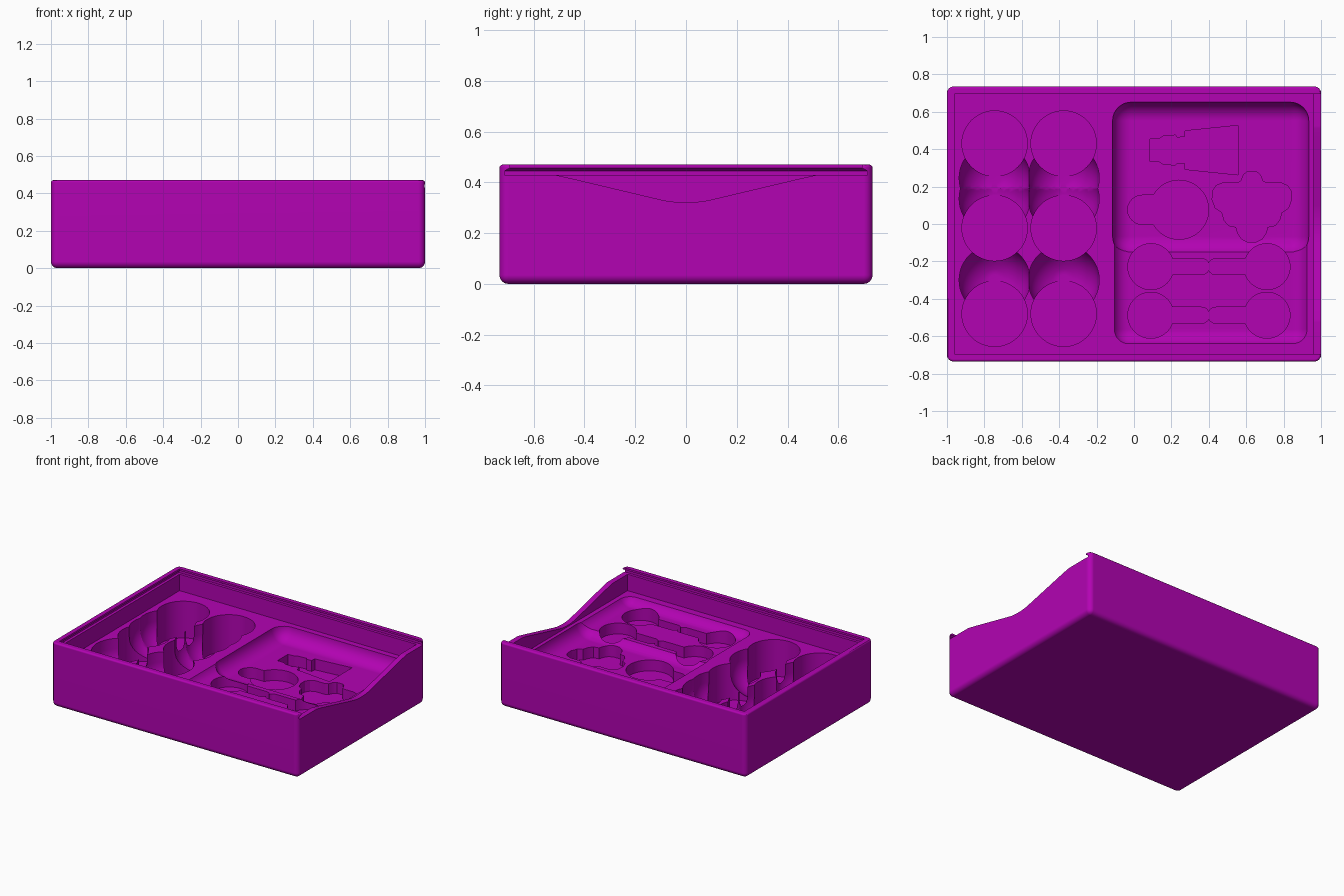
import bpy, bmesh, math
from mathutils import Matrix

if "Cube" in bpy.data.objects:
    bpy.data.objects.remove(bpy.data.objects["Cube"])

magenta = bpy.data.materials.new("magenta_plastic")
magenta.diffuse_color = (0.45, 0.001, 0.45, 1)
magenta.use_nodes = True
magenta.node_tree.nodes["Principled BSDF"].inputs["Base Color"].default_value = magenta.diffuse_color

FLOOR = 0.31      # deck level inside the rim
TOP = 0.47


def make(name, bm):
    bmesh.ops.recalc_face_normals(bm, faces=bm.faces)
    me = bpy.data.meshes.new(name)
    bm.to_mesh(me)
    bm.free()
    ob = bpy.data.objects.new(name, me)
    bpy.context.collection.objects.link(ob)
    me.materials.append(magenta)
    return ob


def rounded_box(name, x0, x1, y0, y1, z0, z1, r, seg=6, top=0):
    """Box with rounded upright corners and bottom edge."""
    bm = bmesh.new()
    bmesh.ops.create_cube(bm, size=1)
    for v in bm.verts:
        v.co = (x0 if v.co.x < 0 else x1, y0 if v.co.y < 0 else y1,
                z0 if v.co.z < 0 else z1)
    edges = [e for e in bm.edges if min(v.co.z for v in e.verts) < z0 + 1e-5]
    bmesh.ops.bevel(bm, geom=edges, offset=r, segments=seg, profile=0.5,
                    affect='EDGES')
    if top:
        edges = [e for e in bm.edges
                 if all(v.co.z > z1 - 1e-5 for v in e.verts)]
        bmesh.ops.bevel(bm, geom=edges, offset=top, segments=3, profile=0.5,
                        affect='EDGES')
    return make(name, bm)


def loft(name, rings):
    """Skin a stack of matching rings and cap both ends."""
    bm = bmesh.new()
    rings = [[bm.verts.new(p) for p in ring] for ring in rings]
    bm.faces.new(rings[0][::-1])
    bm.faces.new(rings[-1])
    n = len(rings[0])
    for a, b in zip(rings, rings[1:]):
        for i in range(n):
            j = (i + 1) % n
            bm.faces.new((a[i], a[j], b[j], b[i]))
    return make(name, bm)


def prism(name, pts, lo, hi):
    return loft(name, [[(x, y, z) for x, y in pts] for z in (lo, hi)])


def arc(cx, cy, r, a0, a1, n):
    return [(cx + r * math.cos(a0 + (a1 - a0) * i / n),
             cy + r * math.sin(a0 + (a1 - a0) * i / n)) for i in range(n + 1)]


def circle(x, y, r):
    return arc(x, y, r, 0, 2 * math.pi, 48)[:-1]


def disc_with_tab(cx, cy, r, h, end):
    """Round outline with a round-ended tab reaching x = end."""
    s = 1 if end > cx else -1
    a = math.asin(h / r)
    reach = abs(end - cx) - h
    pts = arc(0, 0, r, a, 2 * math.pi - a, 40)
    pts += arc(reach, 0, h, -math.pi / 2, math.pi / 2, 12)
    return [(cx + s * x, cy + y) for x, y in pts]


# Outer block
tray = rounded_box("storage_tray", -1, 1, -0.735, 0.735, 0, TOP, 0.035,
                   top=0.012)
cutters = []

# Recess inside the rim
cutters.append(prism("rim_recess", [(-0.96, -0.695), (0.96, -0.695),
                                    (0.96, 0.695), (-0.96, 0.695)], FLOOR, 0.6))

# Dovetail lid channel, open at the right end
cutters.append(loft("lid_channel", [
    [(x, -y, z), (1.1, -y, z), (1.1, y, z), (x, y, z)]
    for x, y, z in ((-0.98, 0.715, 0.43), (-0.98, 0.715, 0.445),
                    (-0.959, 0.694, 0.457), (-0.959, 0.694, 0.6))]))

# Dipped thumb notch in the right wall
dip = [(0.62, 0.45), (0.56, 0.434), (0.51, 0.428), (0.45, 0.415), (0.1, 0.332),
       (0.07, 0.326), (0.035, 0.322)]
outline = dip + [(0, 0.321)] + [(-y, z) for y, z in dip[::-1]]
cutters.append(loft("thumb_notch", [[(x, y, z) for y, z in outline]
                                    for x in (0.94, 1.1)]))

# Round token wells and round-bottomed finger scoops, two columns
for x in (-0.745, -0.376):
    for y in (0.43, -0.022, -0.48):
        cutters.append(prism("token_well", circle(x, y, 0.175), 0.04, 0.4))
    for y in (0.245, 0.135, -0.3):
        R, ZC = 0.19, 0.235
        rows = [(R * math.sin(t), ZC - R * math.cos(t))
                for t in (math.pi / 2 * i / 10 for i in range(1, 11))]
        cutters.append(loft("finger_scoop", [
            [(px, py, z) for px, py in circle(x, y, r)]
            for r, z in rows + [(R, 0.405)]]))

# Filleted dish with a deep rear and a shallower front shelf
REAR, FRONT, PIT = 0.215, 0.26, 0.08
cutters.append(rounded_box("rear_dish", -0.115, 0.935, -0.167, 0.652,
                           REAR, 0.42, 0.1, 8))
cutters.append(rounded_box("front_dish", -0.113, 0.933, -0.648, 0.1,
                           FRONT, 0.43, 0.085, 8))

# Piece-shaped pockets in the dish
side = [(0.08, 0.06), (0.13, 0.062), (0.15, 0.075), (0.215, 0.08), (0.225, 0.068),
        (0.265, 0.07), (0.268, 0.103), (0.55, 0.132)]
cutters.append(prism("tapered_pocket", [(x + 0.006, 0.395 + d) for x, d in side] +
                     [(x + 0.006, 0.395 - d) for x, d in side[::-1]],
                     REAR - PIT, 0.38))

cutters.append(prism("tabbed_disc_pocket",
                     disc_with_tab(0.241, 0.076, 0.158, 0.078, -0.034),
                     REAR - PIT, 0.38))

figure = [(0.025, 0.28), (0.045, 0.262), (0.058, 0.23), (0.075, 0.22),
          (0.155, 0.22), (0.19, 0.205), (0.21, 0.175), (0.212, 0.13),
          (0.195, 0.085), (0.16, 0.062), (0.148, 0.02), (0.125, -0.008),
          (0.085, -0.016), (0.075, -0.05), (0.055, -0.08), (0.025, -0.095)]
cutters.append(prism("figure_pocket", [(0.63 + d, y) for d, y in figure] +
                     [(0.63 - d, y) for d, y in figure[::-1]],
                     REAR - PIT, 0.38))

for y in (-0.228, -0.488):
    for cx, end in ((0.09, 0.404), (0.711, 0.395)):
        cutters.append(prism("key_pocket",
                             disc_with_tab(cx, y, 0.123, 0.043, end),
                             FRONT - PIT, 0.38))

# Cut everything out of the block
bpy.context.view_layer.objects.active = tray
tray.select_set(True)
for c in cutters:
    c.hide_render = True
    mod = tray.modifiers.new(c.name, 'BOOLEAN')
    mod.operation = 'DIFFERENCE'
    mod.solver = 'EXACT'
    mod.object = c
    bpy.ops.object.modifier_apply(modifier=mod.name)
for c in cutters:
    bpy.data.objects.remove(c)

# Smooth curves, flat walls
bpy.ops.object.select_all(action='DESELECT')
tray.select_set(True)
bpy.ops.object.shade_smooth_by_angle(angle=math.radians(30))
weighted = tray.modifiers.new("even_shading", 'WEIGHTED_NORMAL')
weighted.keep_sharp = True
